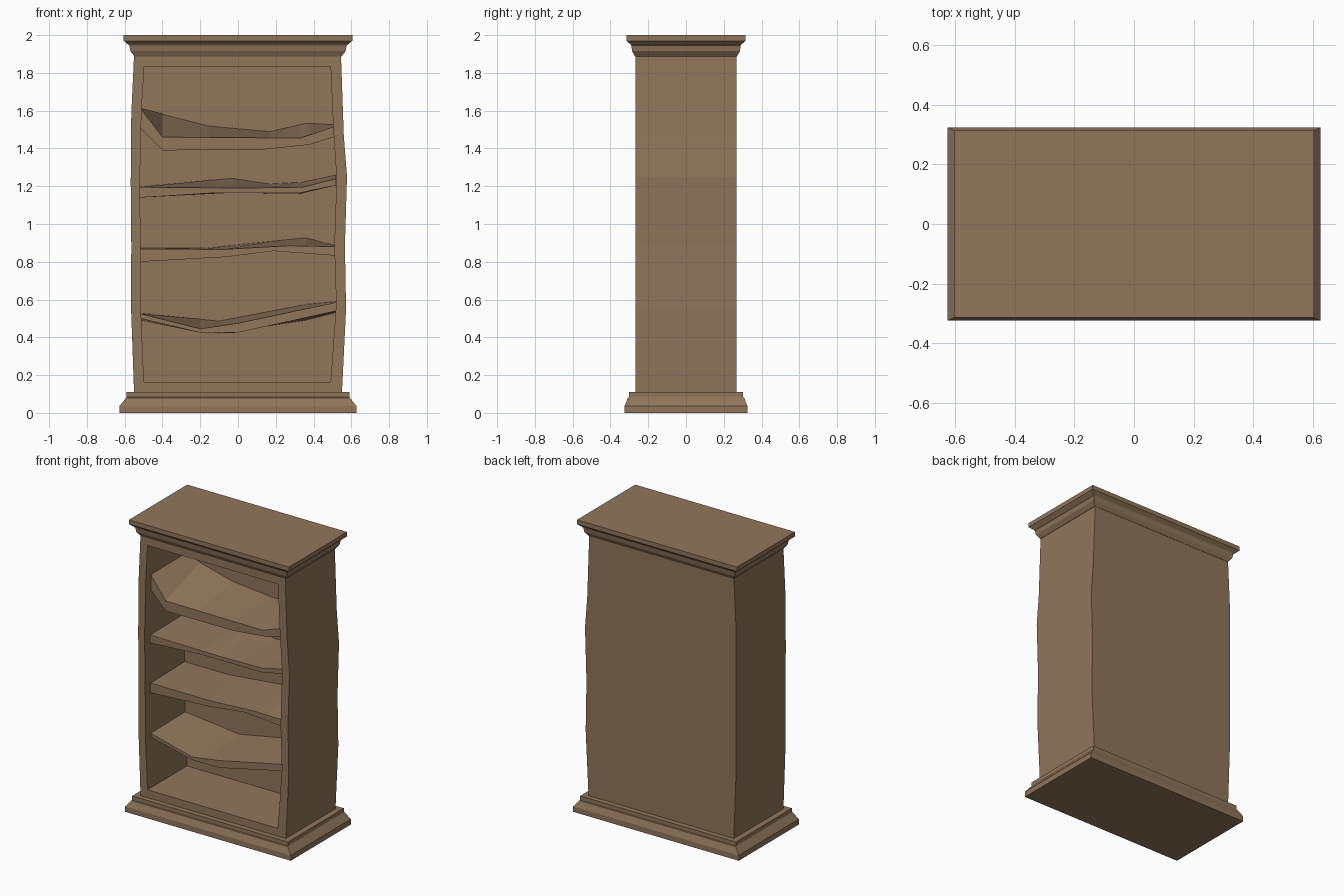
import bpy, bmesh

if "Cube" in bpy.data.objects:
    bpy.data.objects.remove(bpy.data.objects["Cube"])

wood = bpy.data.materials.new("brown wood")
wood.diffuse_color = (0.28, 0.18, 0.105, 1)
wood.use_nodes = True
wood.node_tree.nodes["Principled BSDF"].inputs["Base Color"].default_value = wood.diffuse_color


def finish(name, bm):
    bmesh.ops.recalc_face_normals(bm, faces=bm.faces)
    me = bpy.data.meshes.new(name)
    bm.to_mesh(me)
    bm.free()
    me.materials.append(wood)
    ob = bpy.data.objects.new(name, me)
    bpy.context.collection.objects.link(ob)
    return ob


def bridge(bm, a, b):
    n = len(a)
    for i in range(n):
        j = (i + 1) % n
        bm.faces.new((a[i], a[j], b[j], b[i]))


def loft(name, rings):
    """Closed solid through a list of point rings."""
    bm = bmesh.new()
    loops = [[bm.verts.new(p) for p in r] for r in rings]
    for a, b in zip(loops, loops[1:]):
        bridge(bm, a, b)
    bm.faces.new(loops[0])
    bm.faces.new(loops[-1])
    return finish(name, bm)


def moulding(name, profile):
    """Stacked rectangles from (half x, half y, z)."""
    loft(name, [[(-x, -y, z), (x, -y, z), (x, y, z), (-x, y, z)]
                for x, y, z in profile])


def at(line, x):
    """Height of a bent line at x."""
    for (x0, z0), (x1, z1) in zip(line, line[1:]):
        if x <= x1:
            return z0 + (z1 - z0) * (x - x0) / (x1 - x0)
    return line[-1][1]


# base and crown mouldings
moulding("base_moulding", [(.627, .325, 0), (.627, .325, .037), (.592, .308, .08),
                           (.59, .303, .083), (.59, .303, .11)])
moulding("crown_moulding", [(.548, .27, 1.887), (.57, .285, 1.915), (.575, .29, 1.945),
                            (.582, .293, 1.95), (.605, .315, 1.97), (.605, .315, 2.0)])

# crooked cabinet body with a recessed opening
outer_r = [(.55, .10), (.572, .55), (.566, .89), (.577, 1.25), (.56, 1.47), (.545, 1.90)]
outer_l = [(-.55, .10), (-.566, .55), (-.565, .89), (-.568, 1.22), (-.565, 1.58), (-.55, 1.90)]
inner_r = [(.49, .163), (.52, .58), (.51, .88), (.522, 1.24), (.505, 1.50), (.49, 1.835)]
inner_l = [(-.498, .163), (-.513, .52), (-.515, .87), (-.52, 1.2), (-.511, 1.6), (-.496, 1.835)]
outer = outer_r + outer_l[::-1]
inner = inner_r + inner_l[::-1]
loft("cabinet_body", [[(x, y, z) for x, z in line] for line, y in
                      ((outer, .268), (outer, -.268), (inner, -.268), (inner, .16))])

# warped shelves: front top, front bottom, back top, back bottom lines
L, R = -.518, .52
shelves = [
    ([(L, .525), (-.2, .445), (0, .475), (R, .585)],
     [(L, .50), (-.2, .425), (0, .425), (R, .54)],
     [(L, .53), (-.1, .487), (.36, .575), (R, .59)],
     [(L, .49), (-.1, .42), (.36, .49), (R, .53)]),
    ([(L, .867), (-.07, .866), (.27, .885), (R, .88)],
     [(L, .80), (-.07, .825), (.19, .857), (R, .832)],
     [(L, .872), (-.18, .872), (.36, .928), (R, .885)],
     [(L, .80), (-.07, .825), (.19, .857), (.45, .85), (R, .835)]),
    ([(L, 1.195), (0, 1.19), (.34, 1.195), (R, 1.24)],
     [(L, 1.14), (-.12, 1.165), (.33, 1.165), (R, 1.205)],
     [(L, 1.20), (-.03, 1.243), (.17, 1.213), (.34, 1.222), (R, 1.26)],
     [(L, 1.14), (-.03, 1.165), (.33, 1.16), (R, 1.205)]),
    ([(L, 1.615), (-.40, 1.46), (.33, 1.455), (R, 1.52)],
     [(L, 1.51), (-.40, 1.39), (.12, 1.393), (.38, 1.42), (R, 1.465)],
     [(L, 1.615), (-.15, 1.52), (.17, 1.49), (.36, 1.535), (R, 1.527)],
     [(L, 1.51), (-.40, 1.39), (.25, 1.443), (.33, 1.43), (R, 1.467)]),
]
for i, (ft, fb, bt, bb) in enumerate(shelves):
    xs = sorted({x for line in (ft, fb, bt, bb) for x, z in line})
    loft(f"shelf_{i + 1}", [[(x, -.21, at(fb, x)), (x, -.21, at(ft, x)),
                             (x, .17, at(bt, x)), (x, .17, at(bb, x))] for x in xs])
